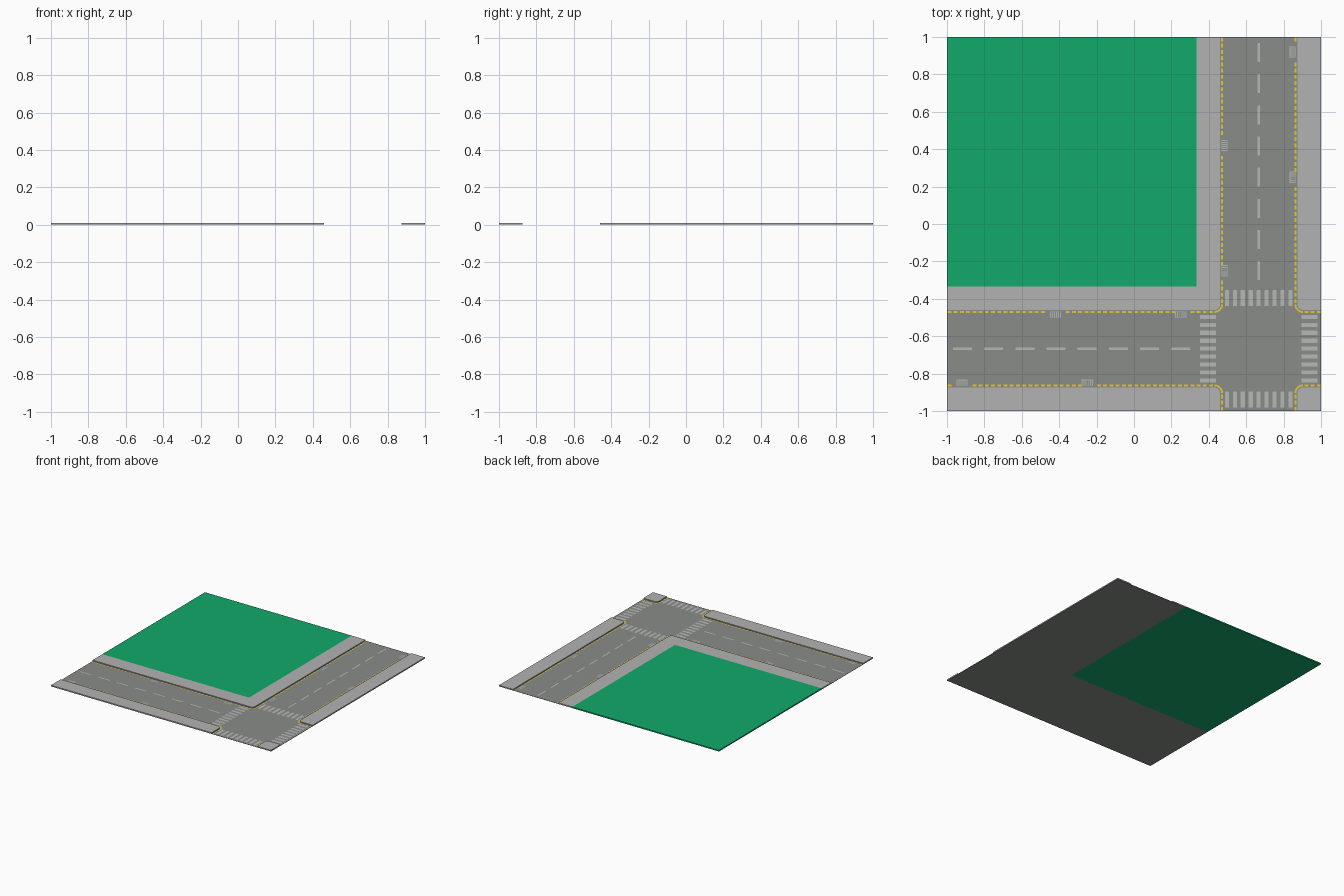
import bpy, bmesh, math

if "Cube" in bpy.data.objects:
    bpy.data.objects.remove(bpy.data.objects["Cube"])

CX, CY = 2 / 3, -2 / 3        # crossing centre
CURB = 0.207                  # half road width, centre to kerb
LINE = 0.196                  # centre to yellow line
R = 0.03                      # kerb corner radius
ROAD_Z, PAINT_Z, WALK_Z = 0.002, 0.003, 0.01


def material(name, rgb):
    m = bpy.data.materials.new(name)
    m.diffuse_color = (*rgb, 1)
    m.use_nodes = True
    m.node_tree.nodes["Principled BSDF"].inputs["Base Color"].default_value = m.diffuse_color
    return m


ROAD = material("asphalt", (0.25, 0.265, 0.245))
WALK = material("paving", (0.45, 0.45, 0.45))
GRASS = material("grass", (0.006, 0.40, 0.147))
WHITE = material("white_paint", (0.47, 0.48, 0.47))
YELLOW = material("yellow_paint", (0.78, 0.60, 0.03))


def finish(name, bm, mat):
    bmesh.ops.recalc_face_normals(bm, faces=bm.faces[:])
    me = bpy.data.meshes.new(name)
    bm.to_mesh(me)
    bm.free()
    me.materials.append(mat)
    ob = bpy.data.objects.new(name, me)
    bpy.context.collection.objects.link(ob)
    return ob


def slab(name, outline, z0, z1, mat):
    bm = bmesh.new()
    f = bm.faces.new([bm.verts.new((x, y, z0)) for x, y in outline])
    ext = bmesh.ops.extrude_face_region(bm, geom=[f], use_keep_orig=True)
    top = [v for v in ext["geom"] if isinstance(v, bmesh.types.BMVert)]
    bmesh.ops.translate(bm, verts=top, vec=(0, 0, z1 - z0))
    return finish(name, bm, mat)


def patch(bm, x, y, w, h):
    """Flat painted rectangle facing up."""
    pts = ((-1, -1), (1, -1), (1, 1), (-1, 1))
    bm.faces.new([bm.verts.new((x + a * w / 2, y + b * h / 2, PAINT_Z)) for a, b in pts])


def corner_arc(sx, sy, r, n=8):
    """Arc around a kerb corner, from the x-running to the y-running side."""
    c = CURB + R
    return [(CX + sx * (c - r * math.sin(t)), CY + sy * (c - r * math.cos(t)))
            for t in (math.pi / 2 * i / n for i in range(n + 1))]


# Road base, grass block
g = 1 / 3
slab("road", [(-1, -1), (1, -1), (1, 1), (g, 1), (g, -g), (-1, -g)], 0, ROAD_Z, ROAD)
slab("lawn", [(-1, -g), (g, -g), (g, 1), (-1, 1)], 0, WALK_Z, GRASS)

# Pavements in the four quadrants, with rounded kerb corners
for sx in (-1, 1):
    for sy in (-1, 1):
        arc = corner_arc(sx, sy, R)
        outer = [(sx, sy)]
        if sx < 0 < sy:
            outer = [(g, 1), (g, -g), (-1, -g)]
        outline = [(sx, CY + sy * CURB)] + arc + [(CX + sx * CURB, sy)] + outer
        slab("pavement", outline, ROAD_Z, WALK_Z, WALK)

# Drain grates: position along the road, side; mirrored for the other road
grates = [(-0.42, 1), (0.25, 1), (-0.92, -1), (-0.25, -1)]
bm = bmesh.new()
for pos, side in grates:
    across = CY + side * 0.182
    parts = [(pos + 0.011 * (i - 2.5), across, 0.005, 0.026) for i in range(6)]
    parts += [(pos, across + s * 0.0145, 0.060, 0.003) for s in (-1, 1)]
    for x, y, w, h in parts:
        patch(bm, x, y, w, h)
        patch(bm, -y, -x, h, w)
finish("drain_grates", bm, WHITE)

# White centre dashes on both roads
bm = bmesh.new()
for i in range(8):
    p = -0.917 + i / 6
    patch(bm, p, CY, 0.102, 0.012)
    patch(bm, CX, -p, 0.012, 0.102)
finish("centre_dashes", bm, WHITE)

# Zebra crossings on all four arms
bm = bmesh.new()
for s in (-1, 1):
    for i in range(9):
        o = (i - 4) * 0.0425
        patch(bm, CX + s * 0.271, CY + o, 0.086, 0.022)
        patch(bm, CX + o, CY + s * 0.271, 0.022, 0.086)
finish("crossings", bm, WHITE)

# Yellow kerb lines: solid arcs at the corners, dashes beyond
bm = bmesh.new()
for sx in (-1, 1):
    for sy in (-1, 1):
        inner = corner_arc(sx, sy, R + CURB - LINE - 0.005)
        outer = corner_arc(sx, sy, R + CURB - LINE + 0.005)
        a = [bm.verts.new((*p, PAINT_Z)) for p in inner]
        b = [bm.verts.new((*p, PAINT_Z)) for p in outer]
        for i in range(len(a) - 1):
            bm.faces.new((a[i], a[i + 1], b[i + 1], b[i]))
        # s = direction along the road, side = which kerb
        for s, side, upright in ((sx, sy, False), (-sy, -sx, True)):
            d = CURB + R + 0.018
            while abs(CX + s * d) < 0.99 and CX + s * d > -0.99:
                p = CX + s * d
                q = CY + side * LINE
                if not any(side == gs and abs(p - gp) < 0.035 for gp, gs in grates):
                    if upright:
                        patch(bm, -q, -p, 0.01, 0.021)
                    else:
                        patch(bm, p, q, 0.021, 0.01)
                d += 0.0333
ob = finish("kerb_lines", bm, YELLOW)

# Make every painted sheet face up
for ob in bpy.data.objects:
    if ob.name in ("kerb_lines", "crossings", "centre_dashes", "drain_grates"):
        bm = bmesh.new()
        bm.from_mesh(ob.data)
        bmesh.ops.reverse_faces(bm, faces=[f for f in bm.faces if f.normal.z < 0])
        bm.to_mesh(ob.data)
        bm.free()
